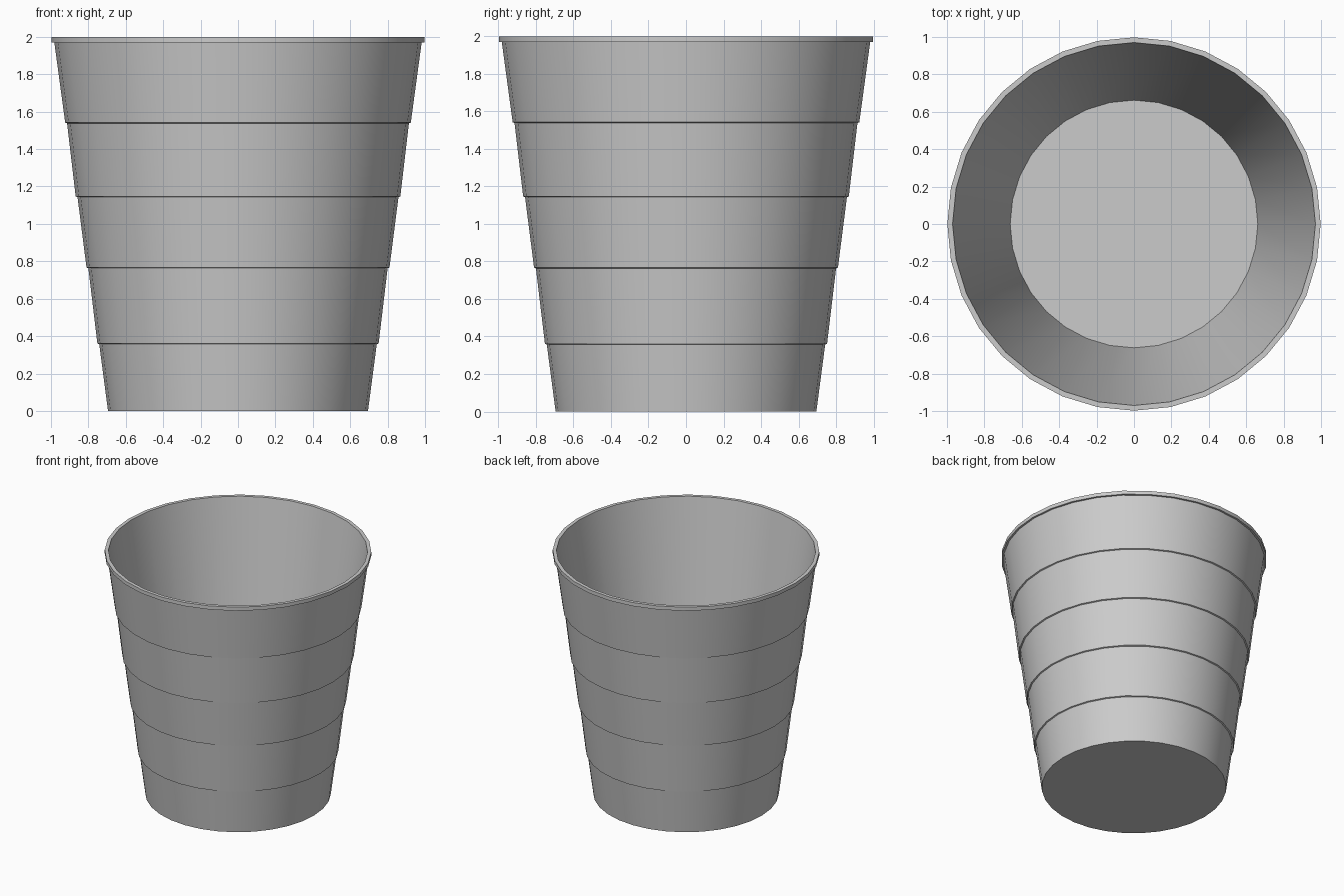
import bpy, bmesh, math

if "Cube" in bpy.data.objects:
    bpy.data.objects.remove(bpy.data.objects["Cube"])

SIDES = 32

# Profile (radius, height): underside, stepped outer wall, rim, plain inner wall, floor
profile = [
    (0.695, 0.0),
    (0.742, 0.357), (0.752, 0.361),
    (0.800, 0.763), (0.810, 0.767),
    (0.858, 1.143), (0.868, 1.147),
    (0.914, 1.538), (0.924, 1.542),
    (0.982, 1.970), (0.998, 1.970),
    (0.998, 2.0), (0.970, 2.0),
    (0.662, 0.03),
]

# Cup: rings of the profile, bridged and capped at both ends
bm = bmesh.new()
rings = []
for r, z in profile:
    rings.append([bm.verts.new((r * math.cos(2 * math.pi * i / SIDES),
                                r * math.sin(2 * math.pi * i / SIDES), z))
                  for i in range(SIDES)])
for a, b in zip(rings, rings[1:]):
    for i in range(SIDES):
        j = (i + 1) % SIDES
        bm.faces.new((a[i], a[j], b[j], b[i]))
bm.faces.new(rings[0][::-1])
bm.faces.new(rings[-1])
bmesh.ops.recalc_face_normals(bm, faces=bm.faces)

mesh = bpy.data.meshes.new("cup")
bm.to_mesh(mesh)
bm.free()
cup = bpy.data.objects.new("cup", mesh)
bpy.context.collection.objects.link(cup)

# Smooth walls with crisp steps and rim
bpy.context.view_layer.objects.active = cup
cup.select_set(True)
bpy.ops.object.shade_smooth_by_angle(angle=math.radians(30))
